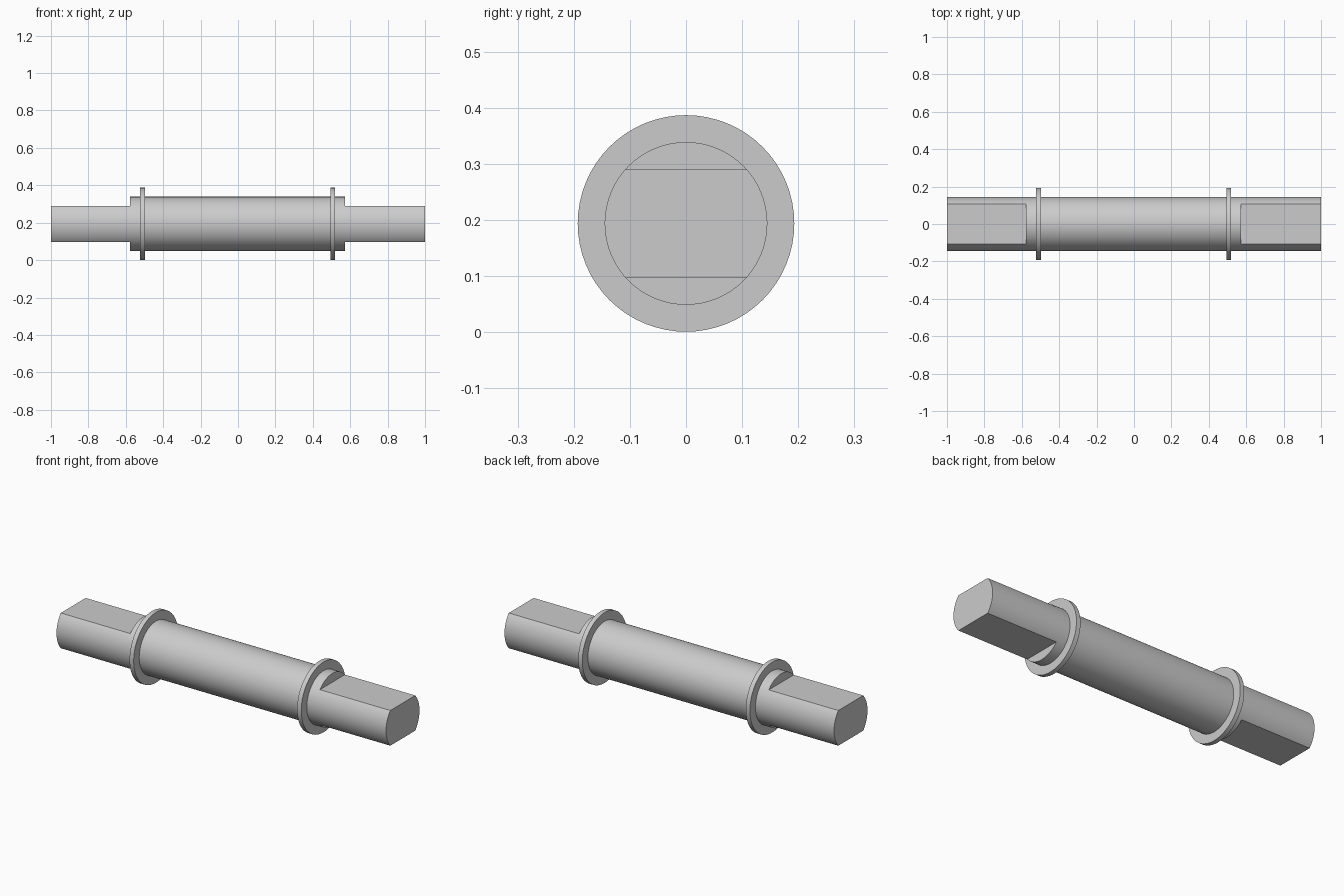
import bpy, math

if "Cube" in bpy.data.objects:
    bpy.data.objects.remove(bpy.data.objects["Cube"])

AXIS_Z = 0.194      # height of the shaft's axis
SHAFT_R = 0.145
COLLAR_R = 0.193
FLAT = 0.0965       # distance from axis to each milled flat
SIDES = 64


def lathe(name, profile, closed=False):
    """Revolve (x, radius) points about the shaft axis; zero radius closes to a tip-free cap."""
    verts, faces = [], []
    n = len(profile)
    for x, r in profile:
        for i in range(SIDES):
            a = math.tau * i / SIDES
            verts.append((x, r * math.cos(a), AXIS_Z + r * math.sin(a)))
    for k in range(n if closed else n - 1):
        a0, b0 = k * SIDES, ((k + 1) % n) * SIDES
        for i in range(SIDES):
            j = (i + 1) % SIDES
            faces.append((a0 + i, b0 + i, b0 + j, a0 + j))
    if not closed:
        faces.append(tuple(range(SIDES)))
        faces.append(tuple(reversed(range((n - 1) * SIDES, n * SIDES))))
    mesh = bpy.data.meshes.new(name)
    mesh.from_pydata(verts, [], faces)
    obj = bpy.data.objects.new(name, mesh)
    bpy.context.collection.objects.link(obj)
    bpy.context.view_layer.objects.active = obj
    bpy.ops.object.mode_set(mode='EDIT')
    bpy.ops.mesh.select_all(action='SELECT')
    bpy.ops.mesh.normals_make_consistent(inside=False)
    bpy.ops.object.mode_set(mode='OBJECT')
    return obj


def smooth(obj):
    bpy.ops.object.select_all(action='DESELECT')
    obj.select_set(True)
    bpy.context.view_layer.objects.active = obj
    bpy.ops.object.shade_smooth_by_angle(angle=math.radians(30))


# Full-length round shaft
shaft = lathe("shaft", [(-1, SHAFT_R), (1, SHAFT_R)])

# Mill two parallel flats on each end
for x_in, x_out in ((-0.578, -1.1), (0.573, 1.1)):
    for side in (-1, 1):
        bpy.ops.mesh.primitive_cube_add(
            size=1, location=((x_in + x_out) / 2, 0, AXIS_Z + side * (FLAT + 0.1)))
        cutter = bpy.context.object
        cutter.name = "flat_cutter"
        cutter.hide_render = True
        cutter.scale = (abs(x_out - x_in), 0.5, 0.2)
        bpy.context.view_layer.objects.active = shaft
        cut = shaft.modifiers.new("flat", 'BOOLEAN')
        cut.operation = 'DIFFERENCE'
        cut.solver = 'EXACT'
        cut.object = cutter
        bpy.ops.object.modifier_apply(modifier=cut.name)
        bpy.data.objects.remove(cutter)
smooth(shaft)

# Thin retaining collars around the shaft
for name, x0, x1 in (("left_collar", -0.523, -0.498), ("right_collar", 0.494, 0.519)):
    ring = [(x0, SHAFT_R), (x0, COLLAR_R), (x1, COLLAR_R), (x1, SHAFT_R)]
    smooth(lathe(name, ring, closed=True))
